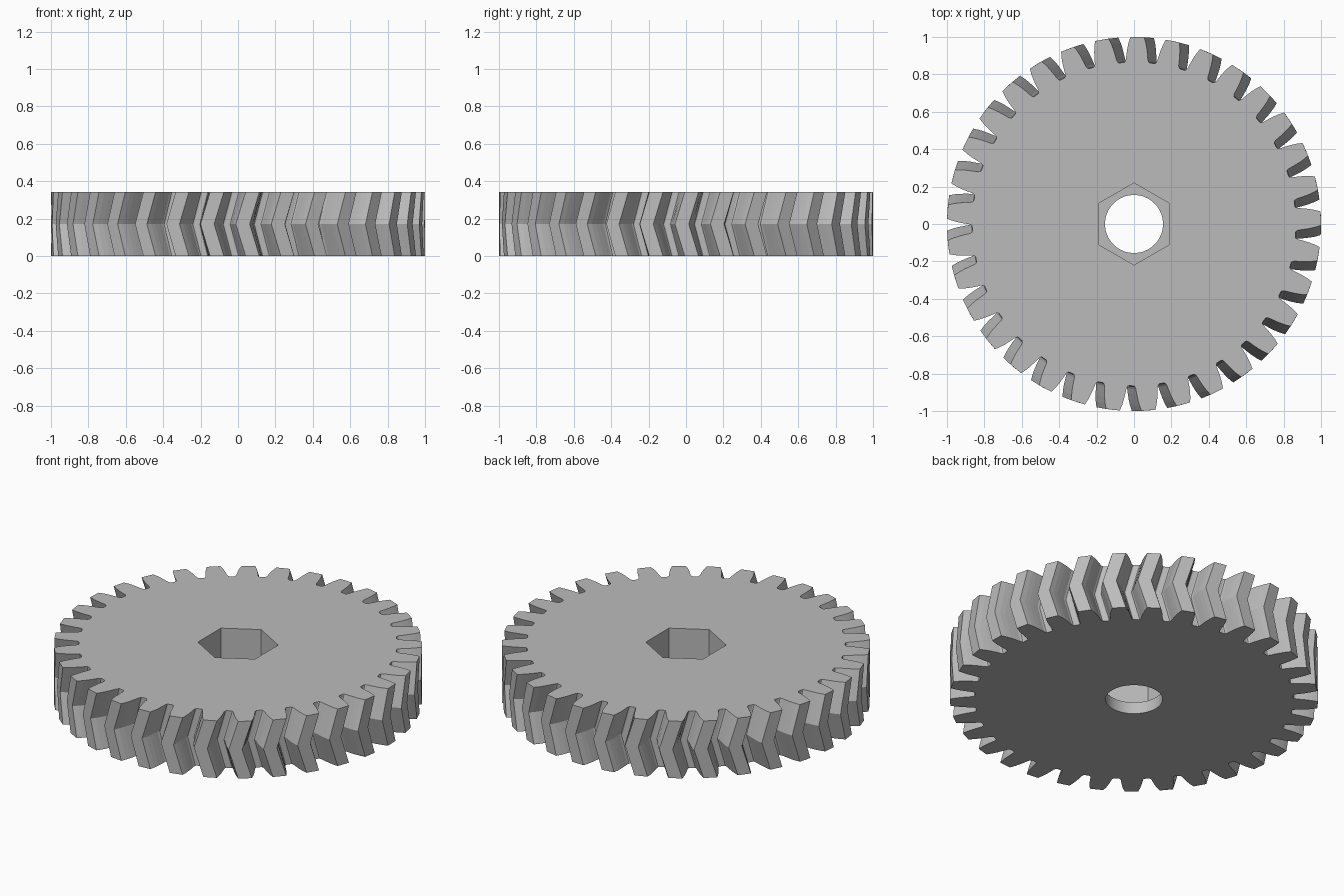
import bpy, bmesh, math

if "Cube" in bpy.data.objects:
    bpy.data.objects.remove(bpy.data.objects["Cube"])

TEETH, HEIGHT = 33, 0.342
TWIST = math.radians(3.0)      # helix twist of each half
PHASE = math.radians(89.0)     # one tooth of the top face points this way
# half of one tooth: (radius, half width), from root to tip
TOOTH = [(0.865, 0.070), (0.868, 0.064), (0.88, 0.059), (0.91, 0.056),
         (0.94, 0.052), (0.97, 0.046), (1.0, 0.037)]

grey = bpy.data.materials.new("plain grey")
grey.diffuse_color = (0.5, 0.5, 0.5, 1)
grey.use_nodes = True
grey.node_tree.nodes["Principled BSDF"].inputs["Base Color"].default_value = grey.diffuse_color


def profile(turn):
    pts = []
    for i in range(TEETH):
        a = PHASE + turn + i * math.tau / TEETH
        side = [(r, -w / r) for r, w in TOOTH] + [(r, w / r) for r, w in reversed(TOOTH)]
        pts += [(r * math.cos(a + d), r * math.sin(a + d)) for r, d in side]
    return pts


def prism(name, layers):
    """Stack of (z, outline) layers joined by side faces and capped."""
    bm = bmesh.new()
    rings = [[bm.verts.new((x, y, z)) for x, y in pts] for z, pts in layers]
    n = len(rings[0])
    for lo, hi in zip(rings, rings[1:]):
        for i in range(n):
            j = (i + 1) % n
            bm.faces.new((lo[i], lo[j], hi[j], hi[i]))
    bm.faces.new(rings[0][::-1])
    bm.faces.new(rings[-1])
    me = bpy.data.meshes.new(name)
    bm.to_mesh(me)
    bm.free()
    me.materials.append(grey)
    ob = bpy.data.objects.new(name, me)
    bpy.context.collection.objects.link(ob)
    return ob


def polygon(n, r, start=0):
    return [(r * math.cos(start + i * math.tau / n), r * math.sin(start + i * math.tau / n))
            for i in range(n)]


# herringbone gear body
gear = prism("herringbone_gear", [(0, profile(0)), (HEIGHT / 2, profile(-TWIST)),
                                  (HEIGHT, profile(0))])

# round shaft bore and hexagonal nut pocket
bore = prism("bore_cutter", [(-0.1, polygon(64, 0.155)), (0.5, polygon(64, 0.155))])
pocket = prism("pocket_cutter", [(0.07, polygon(6, 0.219, math.pi / 2)),
                                 (0.5, polygon(6, 0.219, math.pi / 2))])
bpy.context.view_layer.objects.active = gear
for cutter in (bore, pocket):
    mod = gear.modifiers.new("cut", "BOOLEAN")
    mod.operation, mod.solver, mod.object = "DIFFERENCE", "EXACT", cutter
    bpy.ops.object.modifier_apply(modifier=mod.name)
    bpy.data.objects.remove(cutter)
